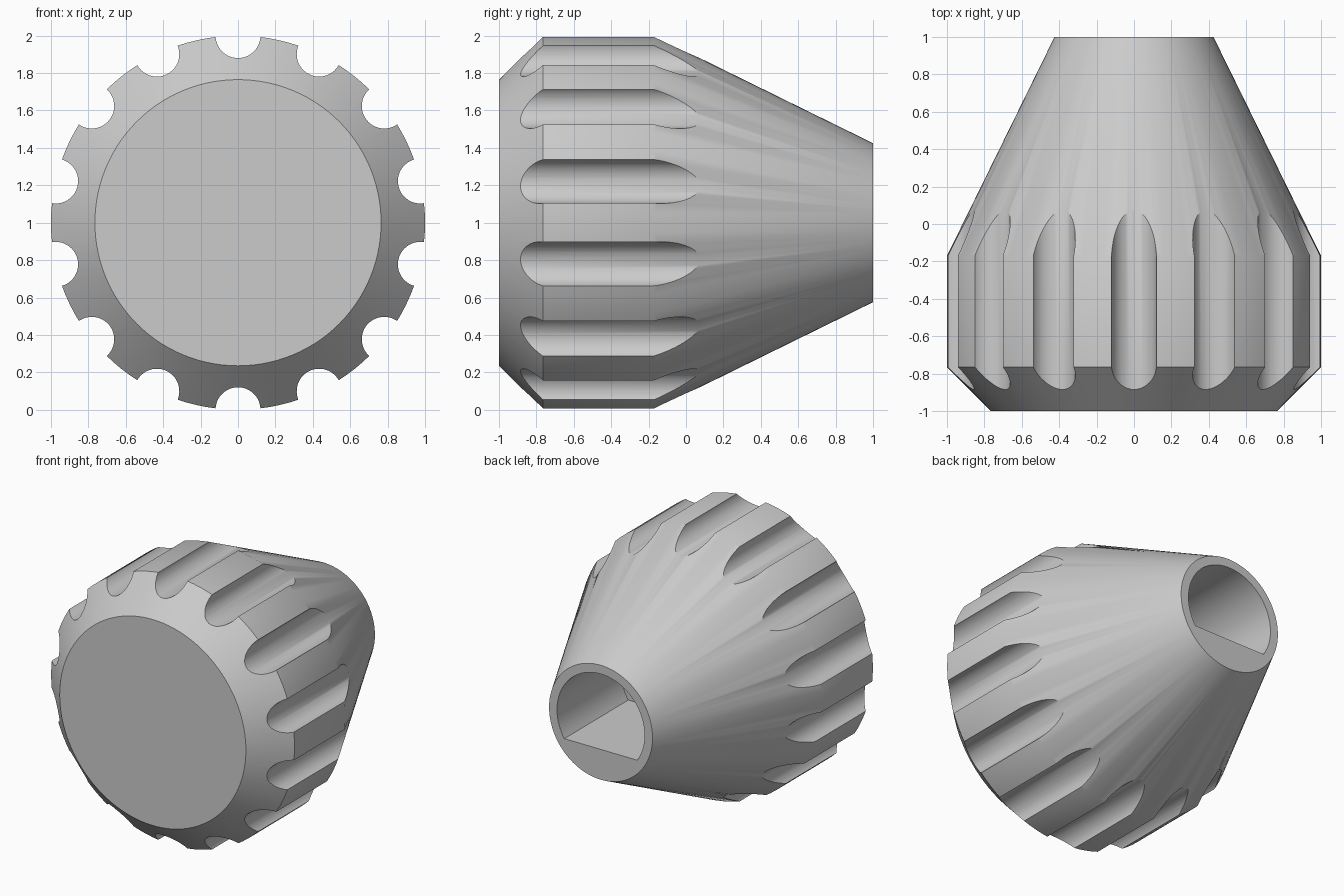
import bpy, bmesh
from math import sin, cos, pi, radians, asin

cube = bpy.data.objects.get("Cube")
if cube:
    bpy.data.objects.remove(cube)

CENTRE_Z = 1.0
FLUTES = 14
FLUTE_RADIUS = 0.12

grey = bpy.data.materials.new("plain grey")
grey.use_nodes = True
grey.diffuse_color = (0.6, 0.6, 0.6, 1)
grey.node_tree.nodes["Principled BSDF"].inputs["Base Color"].default_value = (0.6, 0.6, 0.6, 1)


def arc(radius, count, start=0.0, sweep=2 * pi, closed=True, cx=0.0, cz=0.0):
    """Points of a circle or an arc in the xz plane."""
    steps = count if closed else count - 1
    return [(cx + radius * cos(start + sweep * i / steps),
             cz + radius * sin(start + sweep * i / steps)) for i in range(count)]


def loft(bm, sections):
    """Closed solid through (y, outline) sections."""
    rings = [[bm.verts.new((x, y, z + CENTRE_Z)) for x, z in outline] for y, outline in sections]
    for a, b in zip(rings, rings[1:]):
        for i in range(len(a)):
            j = (i + 1) % len(a)
            bm.faces.new((a[i], a[j], b[j], b[i]))
    bm.faces.new(rings[0])
    bm.faces.new(rings[-1])


def make_object(name, bm):
    bmesh.ops.recalc_face_normals(bm, faces=bm.faces)
    mesh = bpy.data.meshes.new(name)
    bm.to_mesh(mesh)
    bm.free()
    mesh.materials.append(grey)
    obj = bpy.data.objects.new(name, mesh)
    bpy.context.collection.objects.link(obj)
    return obj


# Knob body: chamfered front, cylindrical grip, tapered back
bm = bmesh.new()
profile = [(-1.0, 0.765), (-0.765, 1.0), (-0.17, 1.0), (1.0, 0.425)]
loft(bm, [(y, arc(r, 112)) for y, r in profile])
knob = make_object("knob_body", bm)

# Grip flutes: a ring of round bars to cut away
bm = bmesh.new()
for k in range(FLUTES):
    a = pi / 2 + 2 * pi * k / FLUTES
    bar = arc(FLUTE_RADIUS, 48, start=a, cx=cos(a), cz=sin(a))
    loft(bm, [(-1.2, bar), (0.6, bar)])
flutes = make_object("flute_cutter", bm)

# Shaft socket: D-shaped blind hole with its flat at the bottom
bm = bmesh.new()
socket_radius, flat = 0.36, 0.2
drop = asin(flat / socket_radius)
outline = arc(socket_radius, 65, start=-drop, sweep=pi + 2 * drop, closed=False)
loft(bm, [(0.25, outline), (1.2, outline)])
socket = make_object("socket_cutter", bm)

# Cut the flutes and the socket
bpy.ops.object.select_all(action='DESELECT')
knob.select_set(True)
bpy.context.view_layer.objects.active = knob
for cutter in (flutes, socket):
    cutter.hide_render = True
    mod = knob.modifiers.new(cutter.name, 'BOOLEAN')
    mod.operation = 'DIFFERENCE'
    mod.solver = 'EXACT'
    mod.object = cutter
    bpy.ops.object.modifier_apply(modifier=mod.name)
    bpy.data.objects.remove(cutter)

bpy.ops.object.shade_smooth_by_angle(angle=radians(30))
